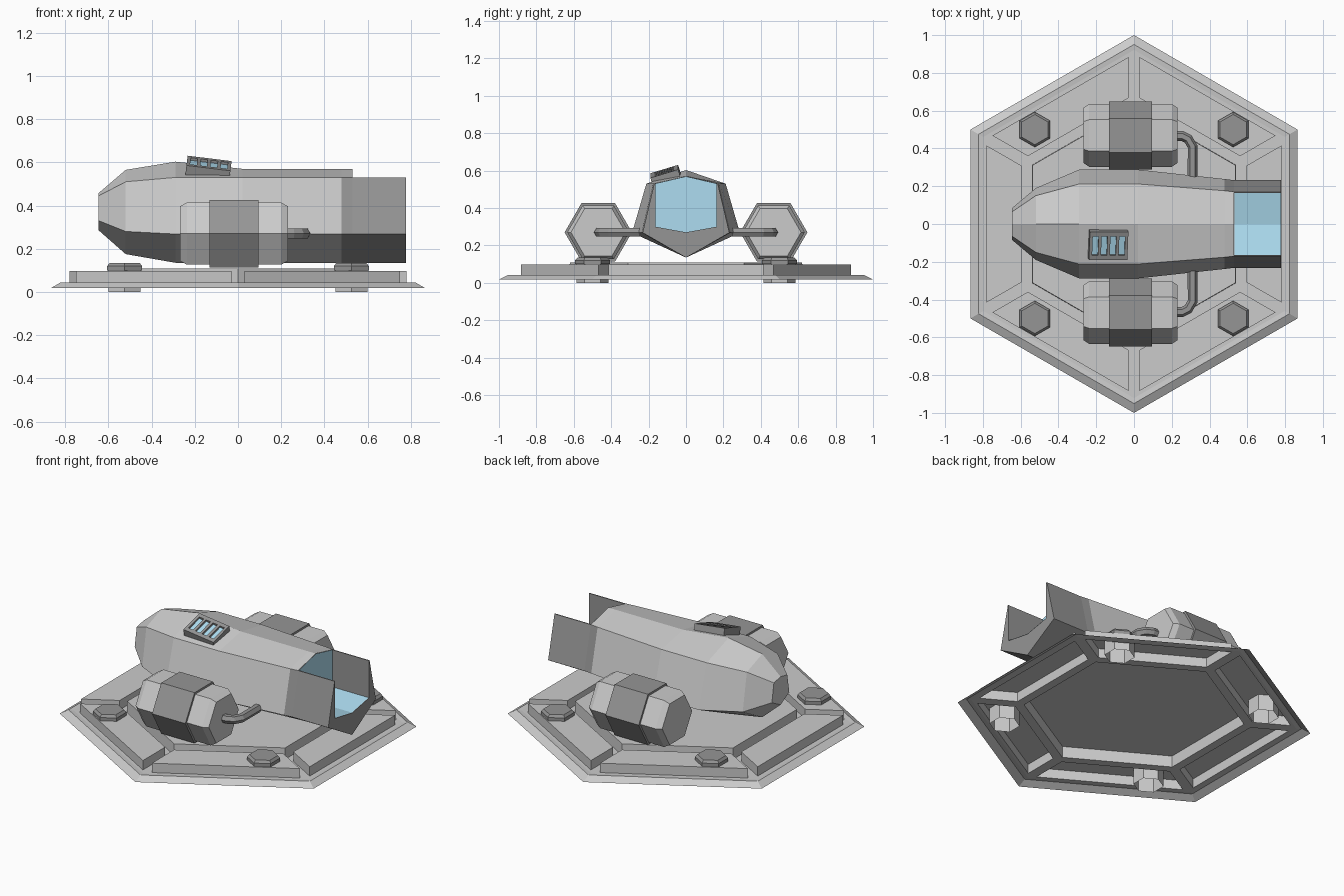
import bpy, bmesh
from math import sin, cos, radians, pi, sqrt
from mathutils import Vector, Matrix, Euler

if "Cube" in bpy.data.objects:
    bpy.data.objects.remove(bpy.data.objects["Cube"])


def colour(name, *rgb):
    m = bpy.data.materials.new(name)
    m.diffuse_color = (*rgb, 1)
    m.use_nodes = True
    m.node_tree.nodes["Principled BSDF"].inputs["Base Color"].default_value = m.diffuse_color
    return m


blue = colour("blue_glass", .42, .72, .88)
dark = colour("dark_grey", .3, .3, .3)
light = colour("light_grey", .8, .8, .8)


def make(name, build, mat=None, recalc=True):
    bm = bmesh.new()
    build(bm)
    bmesh.ops.remove_doubles(bm, verts=bm.verts, dist=1e-5)
    if recalc:
        bmesh.ops.recalc_face_normals(bm, faces=bm.faces)
    me = bpy.data.meshes.new(name)
    bm.to_mesh(me)
    bm.free()
    ob = bpy.data.objects.new(name, me)
    bpy.context.collection.objects.link(ob)
    if mat:
        me.materials.append(mat)
    return ob


def darken(ob, test):
    """Give the faces that pass the test the dark grey."""
    ob.data.materials.append(dark)
    for p in ob.data.polygons:
        p.material_index = int(test(p))


def face(bm, pts):
    return bm.faces.new([bm.verts.new(p) for p in pts])


def loft(rings, start=True, end=True):
    """Bridge equal-length point rings and optionally cap the ends."""
    def build(bm):
        vs = [[bm.verts.new(p) for p in r] for r in rings]
        n = len(vs[0])
        for a, b in zip(vs, vs[1:]):
            for i in range(n):
                j = (i + 1) % n
                bm.faces.new((a[i], a[j], b[j], b[i]))
        if start:
            bm.faces.new(vs[0])
        if end:
            bm.faces.new(vs[-1])
    return build


def box(bm, size, centre, m=Matrix()):
    bmesh.ops.create_cube(bm, size=1, matrix=m @ Matrix.Translation(centre)
                          @ Matrix.Diagonal((*size, 1)))


# Landing pad: six identical sectors, open underneath
def pad(bm):
    t = 1 / sqrt(3)
    for k in range(6):
        rot = Matrix.Rotation(k * pi / 3, 3, 'Z')

        def edge(apothem, z, inset=0.0):
            h = apothem * t - inset
            return [rot @ Vector((apothem, s * h, z)) for s in (-1, 1)]
        rim, lip, floor = edge(.866, .018), edge(.823, .043), edge(.798, .04)
        po, pi_ = edge(.78, .04, .035), edge(.592, .04, .035)
        to, ti = edge(.78, .098, .035), edge(.592, .098, .035)
        co, cw, ct = edge(.54, .04), edge(.538, .109), edge(.495, .109)
        for a, b in ((rim, lip), (lip, floor), (floor, po), (pi_, co),
                     (co, cw), (cw, ct), (po, to), (to, ti), (ti, pi_)):
            face(bm, (a[0], a[1], b[1], b[0]))
        for i in (0, 1):
            face(bm, (floor[i], po[i], pi_[i], co[i]))
            face(bm, (po[i], to[i], ti[i], pi_[i]))
        face(bm, (ct[0], ct[1], Vector((0, 0, .109))))


make("landing_pad", pad)

# Hollow hexagonal bolts through the pad, with dark caps
BOLT = [(.0, .085), (.1, .085), (.1, .093), (.12, .093), (.135, .08)]
for sx in (-1, 1):
    for sy in (-1, 1):
        bolt = make("pad_bolt", loft([[(sx * .525 + r * cos(a), sy * .5 + r * sin(a), z)
                                       for a in [pi / 6 + i * pi / 3 for i in range(6)]]
                                      for z, r in BOLT], start=False), light)
        darken(bolt, lambda p: p.center.z > .105)

# Hull: six-sided sections (x, lower half width, upper half width, four heights)
HULL = [(-.645, .085, .065, .285, .33, .445, .458),
        (-.52, .19, .15, .175, .28, .51, .565),
        (-.29, .288, .212, .135, .268, .53, .603),
        (.02, .288, .212, .135, .268, .53, .57),
        (.48, .238, .176, .135, .268, .53, .57),
        (.53, .232, .17, .135, .268, .53, .57)]
hull = make("hull", loft([[(x, 0, zb), (x, wl, zl), (x, wu, zu), (x, 0, zt),
                           (x, -wu, zu), (x, -wl, zl)]
                          for x, wl, wu, zb, zl, zu, zt in HULL], end=False), light)
darken(hull, lambda p: p.center.x > .48 and p.normal.z < .7)

# Open trough at the end of the hull
TROUGH = [(-.17, .53), (-.232, .268), (0, .135), (.232, .268), (.17, .53),
          (.164, .53), (.164, .30), (0, .27), (-.164, .30), (-.164, .53)]
make("end_trough", loft([[(x, y, z) for y, z in TROUGH] for x in (.53, .778)]), dark)

# Blue door panel and trough floor
make("door_panel", lambda bm: face(bm, [(.531, y, z) for y, z in (
    (0, .27), (.164, .30), (.168, .53), (0, .569), (-.168, .53), (-.164, .30))]),
    blue, False)


def trough_floor(bm):
    for s in (-1, 1):
        face(bm, [(.531, 0, .272), (.777, 0, .272),
                  (.777, s * .163, .302), (.531, s * .163, .302)][::s])


make("trough_floor", trough_floor, blue, False)


# Side tanks, each with a raised dark band and a bent pipe to the hull
def hex_x(x, r, cy, cz=.27):
    return [(x, cy + r * cos(i * pi / 3), cz + r * sin(i * pi / 3)) for i in range(6)]


TANK = [(-.268, .146), (-.237, .166), (-.132, .166), (-.132, .18),
        (.095, .18), (.095, .166), (.2, .166), (.231, .146)]
for s, side in ((-1, "front"), (1, "back")):
    cy = s * .469
    tank = make(side + "_tank", loft([hex_x(x, r, cy) for x, r in TANK]), light)
    darken(tank, lambda p: -.14 < p.center.x < .1)
    cu = bpy.data.curves.new(side + "_pipe", 'CURVE')
    cu.dimensions = '3D'
    cu.bevel_depth = .026
    cu.bevel_resolution = 1
    cu.materials.append(dark)
    path = [(.229, .466), (.255, .466), (.287, .45), (.31, .41), (.31, .245)]
    sp = cu.splines.new('POLY')
    sp.use_smooth = False
    sp.points.add(len(path) - 1)
    for p, (x, y) in zip(sp.points, path):
        p.co = (x, s * y, .27, 1)
    bpy.context.collection.objects.link(bpy.data.objects.new(side + "_pipe", cu))

# Tilted roof vent: rails, bars and blue slots
tilt = (Matrix.Translation((-.137, -.109, .572))
        @ Euler((radians(17), radians(7), 0)).to_matrix().to_4x4())


def vent(bm):
    for y in (-.065, .065):
        box(bm, (.205, .025, .05), (0, y, 0), tilt)
    for i in range(5):
        box(bm, (.016, .105, .05), (-.0945 + i * .04725, 0, 0), tilt)


make("roof_vent", vent, dark)
make("vent_glass", lambda bm: face(bm, [tilt @ Vector((x, y, .012)) for x, y in (
    (-.095, -.055), (.095, -.055), (.095, .055), (-.095, .055))]), blue, False)
